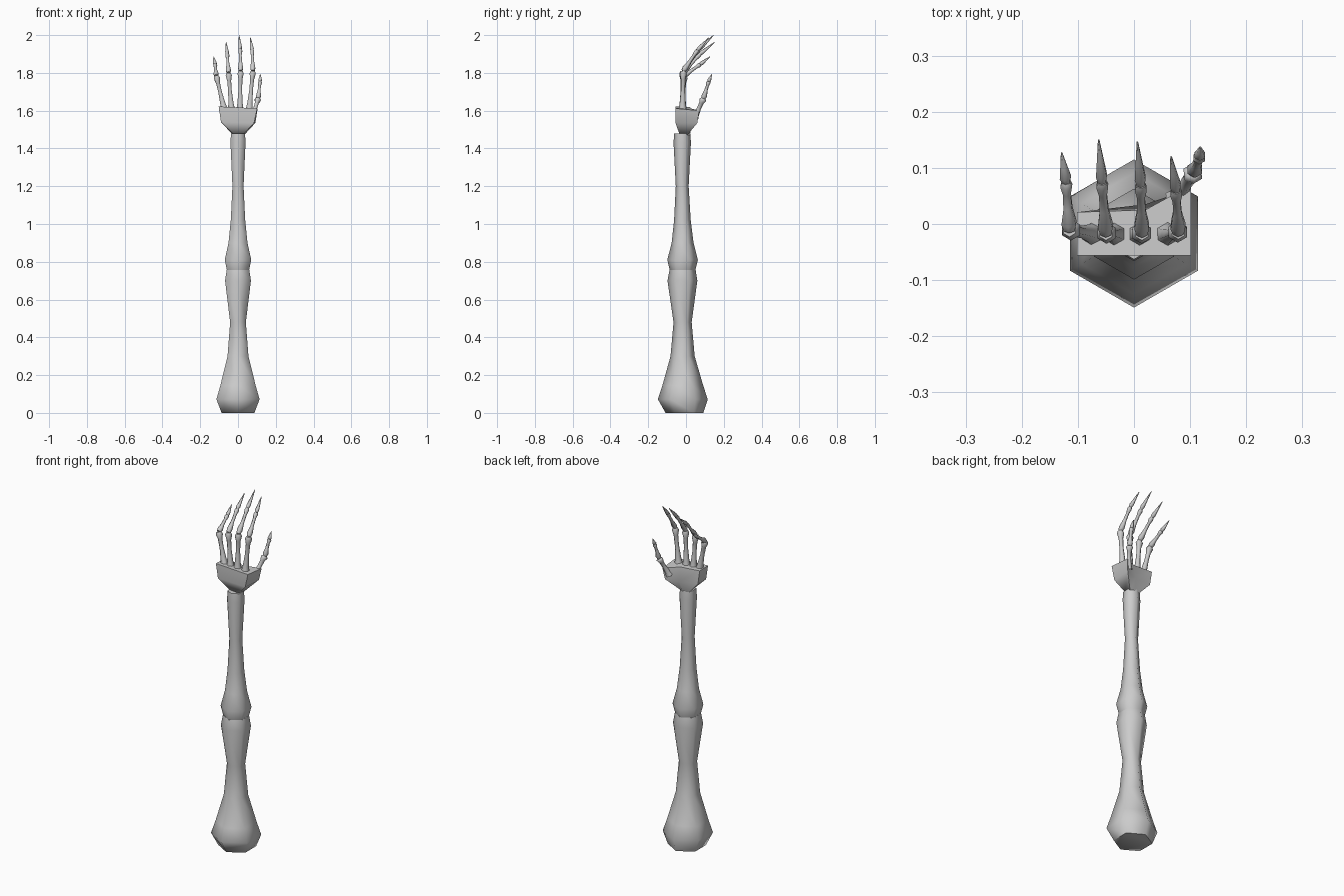
import bpy, bmesh, math
from mathutils import Vector

if "Cube" in bpy.data.objects:
    bpy.data.objects.remove(bpy.data.objects["Cube"])

bone = bpy.data.materials.new("bone grey")
bone.diffuse_color = (0.6, 0.6, 0.6, 1)
bone.use_nodes = True
bone.node_tree.nodes["Principled BSDF"].inputs["Base Color"].default_value = bone.diffuse_color


def loft(name, rings):
    """Skin a list of equal-length point rings and cap both ends."""
    bm = bmesh.new()
    loops = [[bm.verts.new(p) for p in ring] for ring in rings]
    n = len(loops[0])
    for a, b in zip(loops, loops[1:]):
        for i in range(n):
            j = (i + 1) % n
            bm.faces.new((a[i], a[j], b[j], b[i]))
    bm.faces.new(loops[0][::-1])
    bm.faces.new(loops[-1])
    bmesh.ops.recalc_face_normals(bm, faces=bm.faces)
    mesh = bpy.data.meshes.new(name)
    bm.to_mesh(mesh)
    bm.free()
    mesh.materials.append(bone)
    ob = bpy.data.objects.new(name, mesh)
    bpy.context.collection.objects.link(ob)
    bpy.ops.object.select_all(action='DESELECT')
    bpy.context.view_layer.objects.active = ob
    ob.select_set(True)
    bpy.ops.object.shade_smooth_by_angle(angle=math.radians(65))
    return ob


def hex_ring(centre, radius, axis):
    """Hexagon around a point, square to the axis, with a corner facing front."""
    axis = axis.normalized()
    side = Vector((0, -1, 0)).cross(axis).normalized()
    front = axis.cross(side)
    return [centre + radius * (math.cos(a) * front + math.sin(a) * side)
            for a in (i * math.pi / 3 for i in range(6))]


def limb_bone(name, profile):
    loft(name, [hex_ring(Vector((0, y, z)), r, Vector((0, 0, 1)))
                for z, r, y in profile])


def small_bone(name, start, end, profile):
    start, end = Vector(start), Vector(end)
    loft(name, [hex_ring(start.lerp(end, t), r, end - start) for t, r in profile])


# long bones: height, radius, y centre
limb_bone("upper_arm_bone", [
    (0, 0.10, -0.008), (0.072, 0.132, -0.017), (0.145, 0.108, -0.017),
    (0.30, 0.064, -0.018), (0.48, 0.048, -0.018), (0.70, 0.079, -0.019),
    (0.757, 0.069, -0.018)])
limb_bone("forearm_bone", [
    (0.757, 0.068, -0.018), (0.81, 0.081, -0.018), (0.90, 0.058, -0.018),
    (1.02, 0.044, -0.019), (1.20, 0.034, -0.020), (1.43, 0.046, -0.020),
    (1.478, 0.043, -0.020)])

# palm: wide at the knuckles, bulging back on the thumb side
loft("palm", [
    [(-0.03, -0.035, 1.482), (0.03, -0.035, 1.476), (0.03, 0.005, 1.468),
     (0.005, 0.018, 1.464), (-0.03, 0.01, 1.475)],
    [(-0.09, -0.055, 1.54), (0.085, -0.055, 1.535), (0.092, 0.06, 1.535),
     (0.02, 0.035, 1.53), (-0.09, 0.02, 1.54)],
    [(-0.102, -0.056, 1.622), (0.102, -0.056, 1.612), (0.102, 0.07, 1.60),
     (0.02, 0.025, 1.612), (-0.102, 0.021, 1.62)]])

# bone profiles: position along the bone, radius
hand_profile = [(0, 0.021), (0.15, 0.016), (0.5, 0.011), (0.78, 0.012),
                (0.93, 0.019), (1, 0.013)]
middle_profile = [(0, 0.011), (0.14, 0.015), (0.45, 0.009), (0.75, 0.008),
                  (0.92, 0.012), (1, 0.009)]
tip_profile = [(0, 0.008), (0.15, 0.011), (0.5, 0.007), (1, 0.0015)]

# digits: base, knuckle, joint, tip
digits = {
    "little_finger": [(-0.074, -0.018, 1.61), (-0.115, -0.010, 1.785),
                      (-0.121, 0.075, 1.845), (-0.129, 0.127, 1.886)],
    "ring_finger": [(-0.035, -0.018, 1.61), (-0.050, -0.016, 1.80),
                    (-0.057, 0.075, 1.90), (-0.063, 0.150, 1.962)],
    "middle_finger": [(0.010, -0.018, 1.61), (0.014, -0.016, 1.81),
                      (0.012, 0.070, 1.925), (0.006, 0.146, 2.0)],
    "index_finger": [(0.060, -0.018, 1.61), (0.079, -0.014, 1.81),
                     (0.075, 0.060, 1.92), (0.066, 0.120, 1.986)],
    "thumb": [(0.075, 0.045, 1.56), (0.107, 0.093, 1.665),
              (0.117, 0.120, 1.755), (0.118, 0.137, 1.793)],
}
for digit, (base, knuckle, joint, tip) in digits.items():
    small_bone(digit + "_hand_bone", base, knuckle, hand_profile)
    small_bone(digit + "_middle_bone", knuckle, joint, middle_profile)
    small_bone(digit + "_tip_bone", joint, tip, tip_profile)
